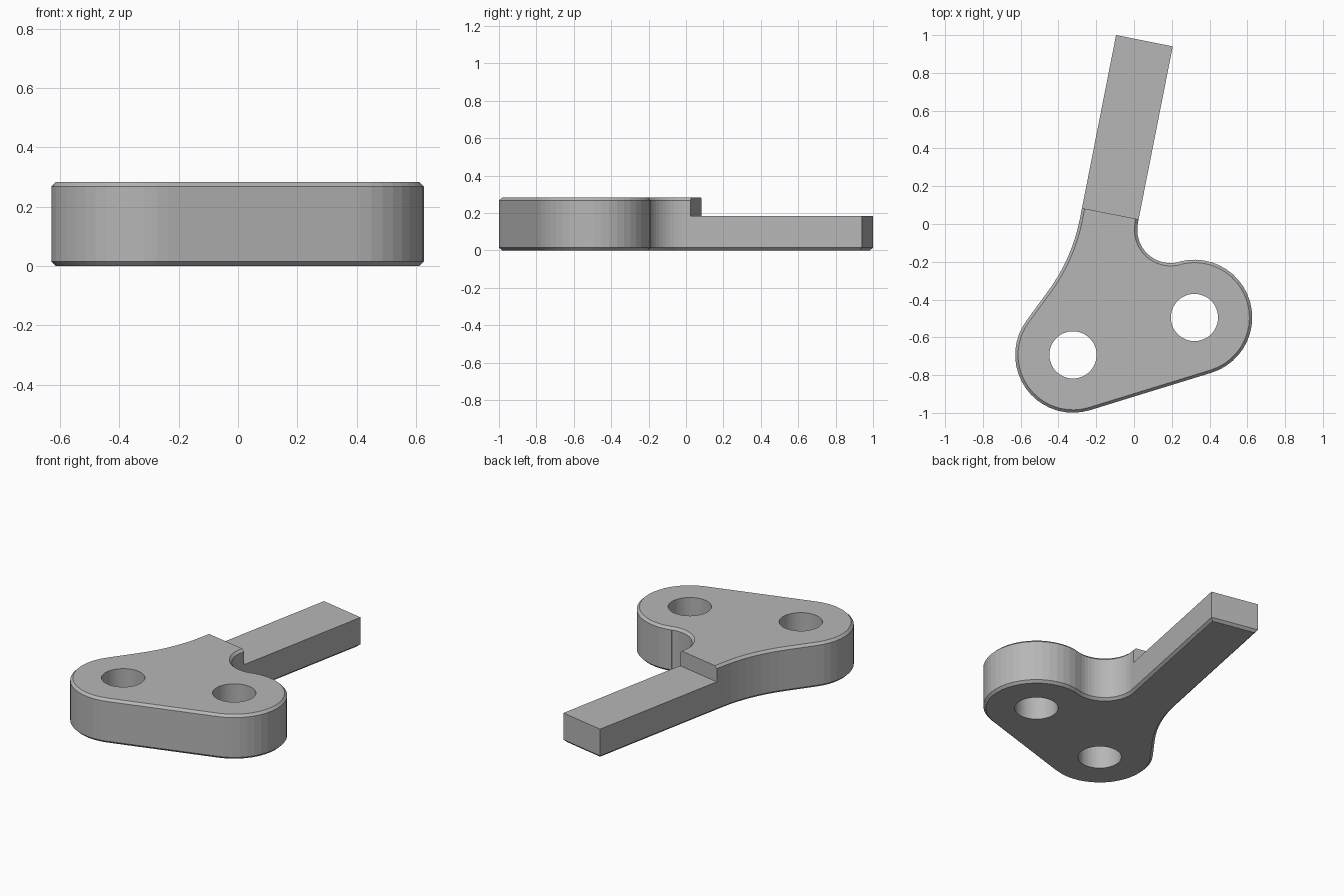
import bpy, bmesh
from math import radians, cos, sin
from mathutils import Vector

cube = bpy.data.objects.get("Cube")
if cube:
    bpy.data.objects.remove(cube, do_unlink=True)

HEIGHT, ARM_HEIGHT, CHAMFER = 0.283, 0.185, 0.015
LOBE_A, LOBE_B, LOBE_R, HOLE_R = Vector((-0.323, -0.693)), Vector((0.32, -0.495)), 0.306, 0.125
ARM_ANGLE = radians(78.9)

grey = bpy.data.materials.new("plain_grey")
grey.use_nodes = True
colour = (0.47, 0.47, 0.47, 1)
grey.diffuse_color = colour
grey.node_tree.nodes["Principled BSDF"].inputs["Base Color"].default_value = colour


def arc(centre, radius, start, end, steps):
    angles = [radians(start + (end - start) * i / steps) for i in range(steps + 1)]
    return [Vector(centre) + radius * Vector((cos(a), sin(a))) for a in angles]


def inset(loop, distance):
    """Move each side of a counterclockwise loop inward."""
    result = []
    for i, p in enumerate(loop):
        d1 = (p - loop[i - 1]).normalized()
        d2 = (loop[(i + 1) % len(loop)] - p).normalized()
        n1, n2 = Vector((-d1.y, d1.x)), Vector((-d2.y, d2.x))
        result.append(p + (n1 + n2) * distance / (1 + n1.dot(n2)))
    return result


def make_object(name, bm):
    bmesh.ops.recalc_face_normals(bm, faces=bm.faces)
    mesh = bpy.data.meshes.new(name)
    bm.to_mesh(mesh)
    bm.free()
    mesh.materials.append(grey)
    obj = bpy.data.objects.new(name, mesh)
    bpy.context.collection.objects.link(obj)
    return obj


def layered_prism(name, layers):
    """Skin a stack of equal loops and cap both ends."""
    bm = bmesh.new()
    rings = [[bm.verts.new((p.x, p.y, z)) for p in loop] for loop, z in layers]
    for low, high in zip(rings, rings[1:]):
        for i in range(len(low)):
            bm.faces.new((low[i - 1], low[i], high[i], high[i - 1]))
    bm.faces.new(rings[0][::-1])
    bm.faces.new(rings[-1])
    return make_object(name, bm)


def cut(target, cutter):
    mod = target.modifiers.new(cutter.name, 'BOOLEAN')
    mod.operation, mod.solver, mod.object = 'DIFFERENCE', 'EXACT', cutter
    cutter.hide_render = True
    cutter.hide_set(True)


# Outline: two round lobes, concave fillet, straight arm, long concave blend
outline = (
    arc(LOBE_A, LOBE_R, 143, 287, 18)
    + arc(LOBE_B, LOBE_R, -73, 105, 22)
    + arc((0.194, -0.03), 0.177, 285, 169, 16)
    + [Vector((0.205, 0.94)), Vector((-0.095, 1.0))]
    + arc((-1.222, 0.21), 0.953, -11, -37, 8)
)
inner = inset(outline, CHAMFER)
bracket = layered_prism("bracket_with_arm", [
    (inner, 0), (outline, CHAMFER), (outline, HEIGHT - CHAMFER), (inner, HEIGHT)])

# Lower the arm behind the step
along = Vector((cos(ARM_ANGLE), sin(ARM_ANGLE)))
across = Vector((along.y, -along.x)) * 0.25
step = Vector((-0.127, 0.055))
box = [step - across, step + across, step + across + along * 1.2, step - across + along * 1.2]
cut(bracket, layered_prism("arm_step_cutter", [(box, ARM_HEIGHT), (box, HEIGHT + 0.2)]))

# Through holes, one in each lobe
for side, centre in (("right", LOBE_A), ("left", LOBE_B)):
    ring = arc(centre, HOLE_R, 0, 352.5, 47)
    cut(bracket, layered_prism(side + "_hole_cutter", [(ring, -0.2), (ring, HEIGHT + 0.2)]))

# Apply the cuts and remove the cutters
bpy.context.view_layer.update()
finished = bpy.data.meshes.new_from_object(
    bracket.evaluated_get(bpy.context.evaluated_depsgraph_get()))
cutters = [m.object for m in bracket.modifiers]
bracket.modifiers.clear()
bracket.data = finished
for cutter in cutters:
    bpy.data.objects.remove(cutter, do_unlink=True)
